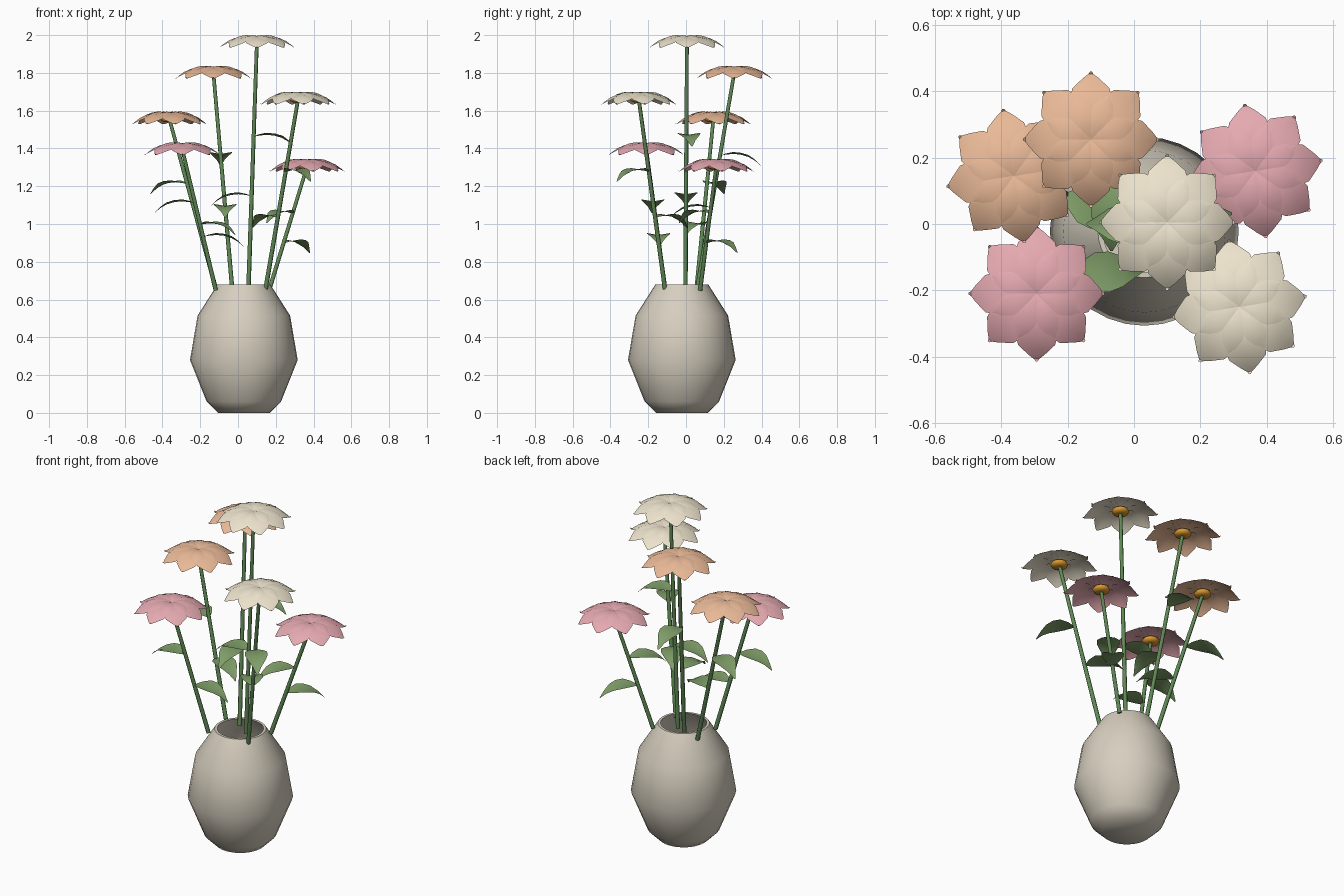
import bpy, math
from mathutils import Vector, Matrix

if "Cube" in bpy.data.objects:
    bpy.data.objects.remove(bpy.data.objects["Cube"])


def material(name, rgb):
    m = bpy.data.materials.new(name)
    m.diffuse_color = [(c / 255) ** 2.2 for c in rgb] + [1]
    m.use_nodes = True
    m.node_tree.nodes["Principled BSDF"].inputs["Base Color"].default_value = m.diffuse_color
    return m


CREAM = material("cream", (236, 226, 203))
ORANGE = material("peach", (233, 184, 150))
PINK = material("pink", (228, 168, 175))
GREEN = material("leaf_green", (128, 158, 105))
STEM = material("stem_green", (95, 135, 85))
GOLD = material("gold", (215, 150, 50))
CLAY = material("clay", (214, 206, 190))


def make(name, verts, faces, mat, angle=60):
    me = bpy.data.meshes.new(name)
    me.from_pydata(verts, [], faces)
    me.materials.append(mat)
    ob = bpy.data.objects.new(name, me)
    bpy.context.collection.objects.link(ob)
    bpy.ops.object.select_all(action='DESELECT')
    ob.select_set(True)
    bpy.context.view_layer.objects.active = ob
    bpy.ops.object.shade_smooth_by_angle(angle=math.radians(angle))
    return ob


def lathe(profile, n):
    """Revolve (radius, z) points around z."""
    verts = [(r * math.cos(2 * math.pi * i / n), r * math.sin(2 * math.pi * i / n), z)
             for r, z in profile for i in range(n)]
    faces = [(j * n + i, j * n + (i + 1) % n, (j + 1) * n + (i + 1) % n, (j + 1) * n + i)
             for j in range(len(profile) - 1) for i in range(n)]
    faces.append(tuple(reversed(range(n))))
    faces.append(tuple(range((len(profile) - 1) * n, len(profile) * n)))
    return verts, faces


def blade(rows, matrix, verts, faces):
    """Add a creased blade; rows are (distance, half width, mid z, edge z)."""
    base = len(verts)
    for x, w, zm, ze in rows:
        for p in ((x, -w, ze), (x, 0, zm), (x, w, ze)):
            verts.append(tuple(matrix @ Vector(p)))
    for j in range(len(rows) - 1):
        for k in (0, 1):
            a = base + 3 * j + k
            faces.append((a, a + 3, a + 4, a + 1))


OUTER = [(.0, .004, -.025, -.025), (.04, .028, -.012, -.014), (.08, .052, -.008, -.014),
         (.12, .064, -.016, -.026), (.155, .056, -.032, -.042), (.185, .024, -.054, -.058),
         (.198, .007, -.067, -.066), (.205, .003, -.062, -.062)]
INNER = [(.0, .003, -.012, -.012), (.03, .018, -.002, -.005), (.065, .032, .0, -.006),
         (.095, .033, -.005, -.012), (.12, .022, -.014, -.019), (.145, .002, -.028, -.028)]
LEAF = [(.0, .004, .0, .0), (.03, .036, .006, .012), (.07, .060, .010, .020),
        (.11, .061, .006, .016), (.15, .046, -.006, .004), (.185, .022, -.026, -.020),
        (.215, .003, -.052, -.052)]

# vase: hollow, revolved
outside = [(.137, 0), (.197, .06), (.285, .28), (.245, .515), (.14, .68)]
inside = [(.125, .68), (.23, .51), (.27, .28), (.185, .07), (.13, .02)]
v, f = lathe(outside + inside, 32)
make("vase", v, f, CLAY, 50).location = (.031, -.022, 0)

# flowers: stem base x, y; head x, y, top z; spin; lower and upper leaf headings; colour
flowers = [
    (.055, -.003, .10, .005, 2.0, 0, 180, 8, CREAM),
    (-.03, .058, -.13, .255, 1.837, 0, 270, 90, ORANGE),
    (.145, -.11, .318, -.25, 1.70, 9, 128, 308, CREAM),
    (-.115, .055, -.363, .145, 1.595, 9, 335, 155, ORANGE),
    (-.118, -.11, -.294, -.21, 1.432, 0, 2, 182, PINK),
    (.165, .075, .366, .16, 1.345, 9, 50, 230, PINK),
]
for i, (bx, by, hx, hy, top, spin, low, high, colour) in enumerate(flowers, 1):
    start, end = Vector((bx, by, .65)), Vector((hx, hy, top - .04))

    # stem
    d = end - start
    v, f = lathe([(.012, 0), (.010, d.length)], 8)
    ob = make(f"stem_{i}", v, f, STEM)
    ob.matrix_world = Matrix.Translation(start) @ d.to_track_quat('Z', 'Y').to_matrix().to_4x4()

    # two opposite leaves on each stem
    v, f = [], []
    for t, heading in ((.38, low), (.62, high)):
        blade(LEAF, Matrix.Translation(start + d * t) @ Matrix.Rotation(math.radians(heading), 4, 'Z'), v, f)
    make(f"leaves_{i}", v, f, GREEN)

    # eight outer petals and eight inner petals set between them
    v, f = [], []
    for k in range(8):
        for rows, step in ((OUTER, 0), (INNER, 22.5)):
            blade(rows, Matrix.Rotation(math.radians(spin + 45 * k + step), 4, 'Z'), v, f)
    make(f"petals_{i}", v, f, colour).location = (hx, hy, top)

    # flower heart below the petals
    v, f = lathe([(.025, -.056), (.04, -.050), (.047, -.038), (.04, -.026), (.02, -.02)], 16)
    make(f"heart_{i}", v, f, GOLD).location = (hx, hy, top)
